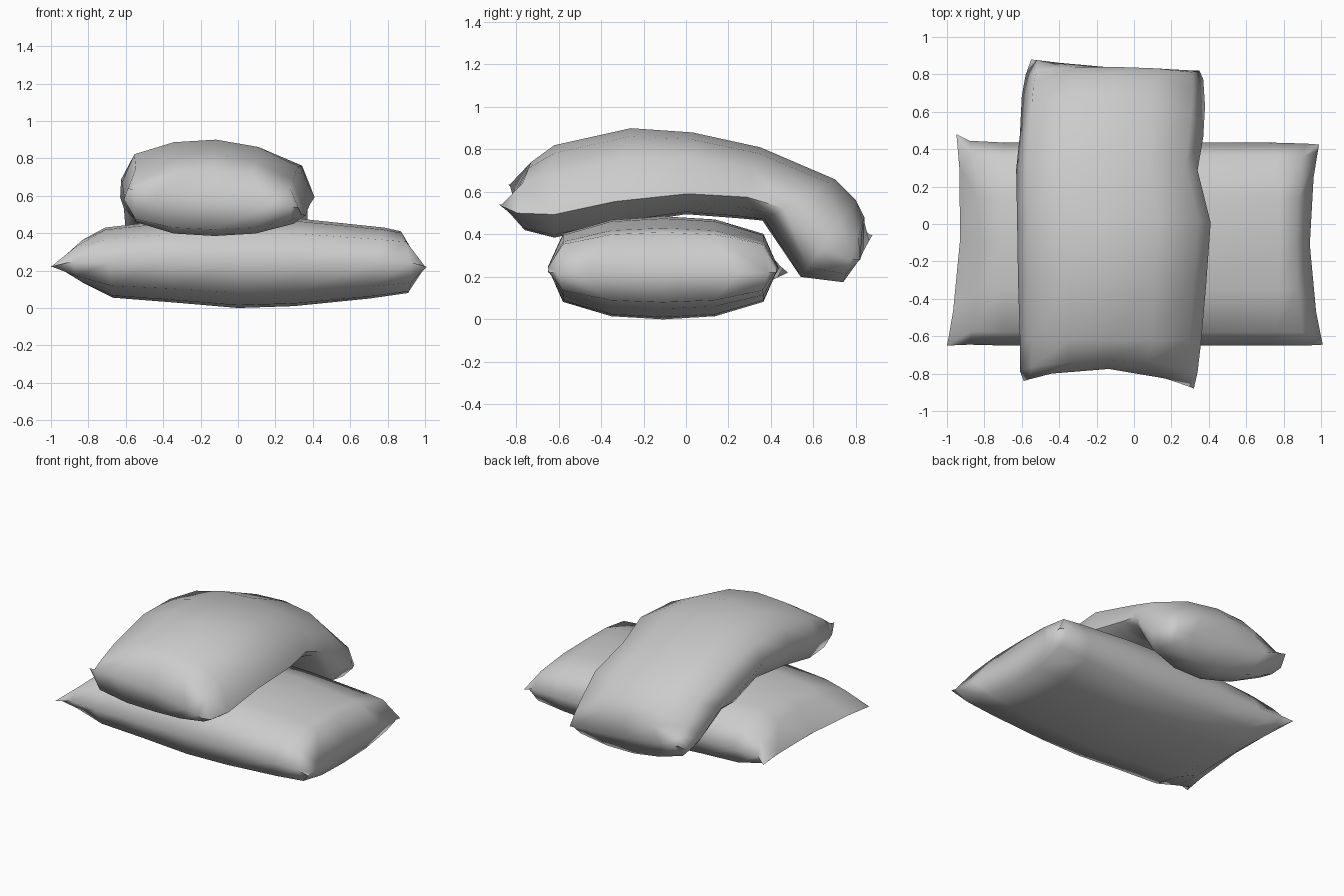
import bpy, bmesh, math
from mathutils import Vector

cube = bpy.data.objects.get("Cube")
if cube:
    bpy.data.objects.remove(cube)

fabric = bpy.data.materials.new("grey_fabric")
GREY = (0.6, 0.6, 0.6, 1)
fabric.diffuse_color = GREY
fabric.use_nodes = True
fabric.node_tree.nodes["Principled BSDF"].inputs["Base Color"].default_value = GREY

# Plump cross-sections (across, height), running over the top and back below
ACROSS = [-1, -.87, -.45, 0, .45, .87, 1, .87, .45, 0, -.45, -.87]
EVEN = list(zip(ACROSS, [0, .66, .94, 1, .94, .66, 0, -.66, -.94, -1, -.94, -.66]))
SAG = list(zip(ACROSS, [0, .66, .94, 1, .83, .38, -.5, -.7, -.94, -1, -.94, -.66]))
FULL = list(zip(ACROSS, [-.3, .66, .94, 1, .83, .38, -.4, -.7, -.94, -1, -1, -.92]))
LIFT = list(zip(ACROSS, [.1, .66, .94, 1, .85, .45, -.3, -.75, -1, -1, -.75, -.3]))


def body_ring(ring, top, bottom, side, flare=0):
    """Ring between a top and a bottom profile point, as (along, across, z)."""
    top, bottom = Vector(top), Vector(bottom)
    mid, half = (top + bottom) / 2, (top - bottom) / 2
    lo, hi = side
    pts = []
    for w, h in ring:
        p = mid + half * h
        pts.append((p.x + flare * w * w, (lo + hi) / 2 + w * (hi - lo) / 2, p.y))
    return pts


def end_ring(mid, flare, skew, side):
    """Flat pinched end seam, fanned out into its flaring corners."""
    lo, hi = side
    pts = []
    for a in ACROSS:
        w = math.copysign(math.sqrt(abs(a)), a)
        p = Vector(mid) + Vector(flare) * w * w + Vector(skew) * w
        pts.append((p.x, (lo + hi) / 2 + w * (hi - lo) / 2, p.y))
    return pts


def pillow(name, first, stations, last, along_y):
    bm = bmesh.new()
    rings = [end_ring(*first)] + [body_ring(*s) for s in stations] + [end_ring(*last)]
    loops = [[bm.verts.new((a, l, z) if along_y else (l, a, z)) for l, a, z in r]
             for r in rings]
    n = len(ACROSS)
    for a, b in zip(loops, loops[1:]):
        for i in range(n):
            j = (i + 1) % n
            bm.faces.new((a[i], a[j], b[j], b[i]))
    # Sew the two layers together along the end seams
    bmesh.ops.remove_doubles(bm, verts=bm.verts, dist=0.0005)
    bmesh.ops.recalc_face_normals(bm, faces=bm.faces)
    mesh = bpy.data.meshes.new(name)
    bm.to_mesh(mesh)
    bm.free()
    mesh.materials.append(fabric)
    obj = bpy.data.objects.new(name, mesh)
    bpy.context.collection.objects.link(obj)
    bpy.ops.object.select_all(action='DESELECT')
    obj.select_set(True)
    bpy.context.view_layer.objects.active = obj
    bpy.ops.object.shade_smooth_by_angle(angle=math.radians(75))


# Lower pillow lies flat along x
SIDE = (-.65, .435)
pillow("lower_pillow",
       ((-.93, .22), (-.045, 0), (.025, 0), (-.65, .48)),
       [(EVEN, (-.82, .37), (-.82, .13), (-.645, .445), -.06),
        (EVEN, (-.71, .43), (-.67, .055), SIDE),
        (EVEN, (-.4, .465), (-.35, .03), SIDE),
        (EVEN, (0, .485), (0, 0), SIDE),
        (EVEN, (.35, .475), (.3, .01), SIDE),
        (EVEN, (.78, .43), (.7, .05), SIDE),
        (EVEN, (.87, .41), (.91, .08), (-.65, .43), .03)],
       ((.94, .22), (.06, 0), (-.01, 0), (-.645, .425)), False)

# Upper pillow lies across it, sags to one side and droops over the back
pillow("upper_pillow",
       ((-.775, .57), (-.085, .02), (-.02, -.05), (-.59, .32)),
       [(SAG, (-.73, .74), (-.76, .42), (-.61, .34), -.04),
        (SAG, (-.62, .82), (-.62, .385), (-.61, .36)),
        (SAG, (-.26, .90), (-.36, .44), (-.62, .385)),
        (SAG, (.03, .88), (0, .495), (-.625, .41)),
        (FULL, (.35, .81), (.26, .475), (-.63, .34)),
        (FULL, (.70, .66), (.36, .465), (-.61, .37)),
        (LIFT, (.80, .56), (.54, .2), (-.60, .38)),
        (LIFT, (.84, .48), (.74, .175), (-.58, .37))],
       ((.835, .32), (.015, .02), (-.03, -.06), (-.55, .35)), True)
